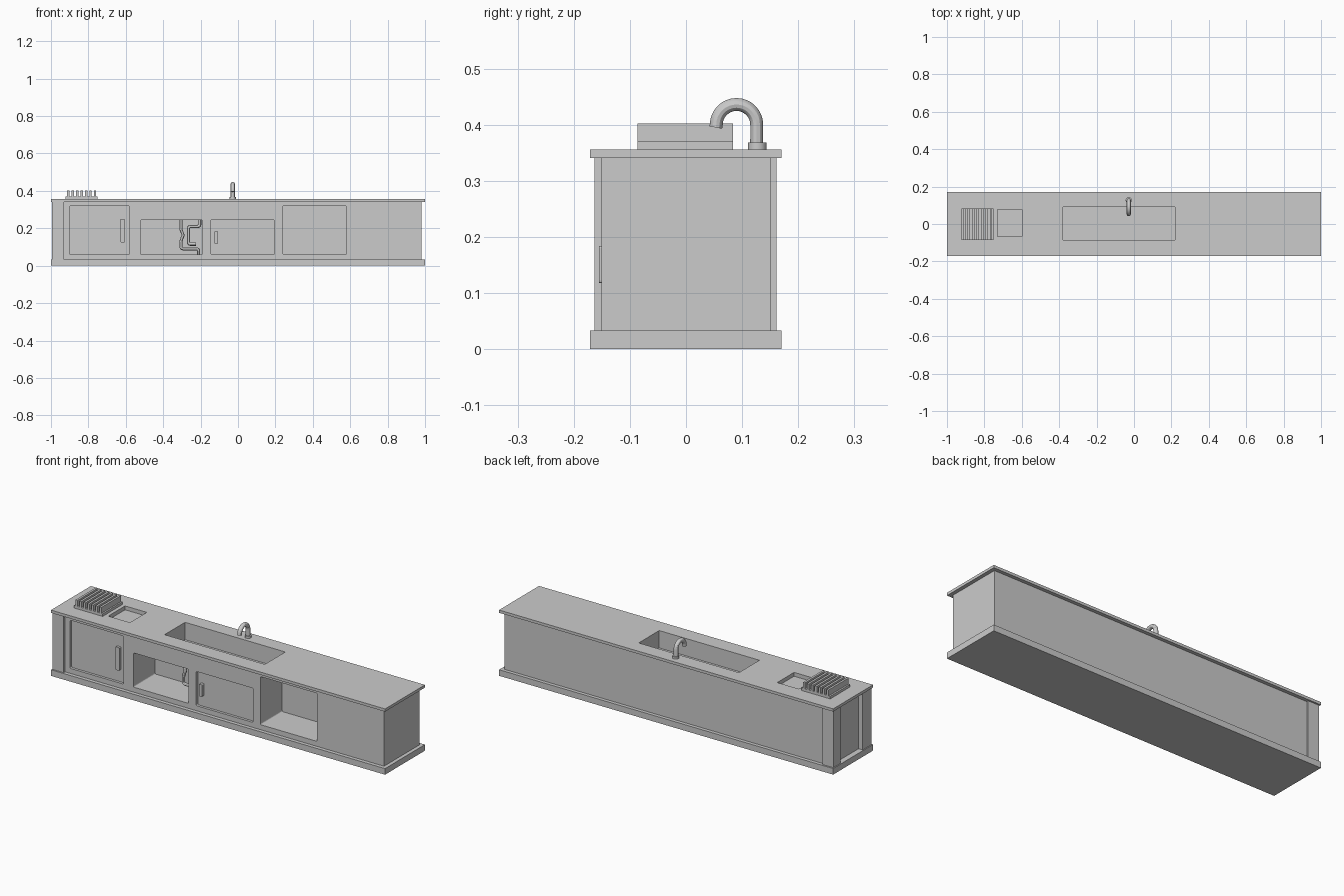
import bpy, bmesh, math
from mathutils import Vector

cube = bpy.data.objects.get("Cube")
if cube:
    bpy.data.objects.remove(cube, do_unlink=True)

GREY = (0.6, 0.6, 0.6, 1)
grey = bpy.data.materials.new("plain_grey")
grey.use_nodes = True
grey.diffuse_color = GREY
grey.node_tree.nodes["Principled BSDF"].inputs["Base Color"].default_value = GREY


def finish(name, bm):
    bmesh.ops.recalc_face_normals(bm, faces=bm.faces)
    mesh = bpy.data.meshes.new(name)
    bm.to_mesh(mesh)
    bm.free()
    mesh.materials.append(grey)
    obj = bpy.data.objects.new(name, mesh)
    bpy.context.collection.objects.link(obj)
    return obj


def box(name, x, y, z, corner=0):
    """Box from (min, max) ranges; corner rounds the edges that run along y."""
    bm = bmesh.new()
    bmesh.ops.create_cube(bm, size=1)
    for v in bm.verts:
        for i, (lo, hi) in enumerate((x, y, z)):
            v.co[i] = lo if v.co[i] < 0 else hi
    if corner:
        edges = [e for e in bm.edges
                 if abs(e.verts[0].co.y - e.verts[1].co.y) > 1e-6]
        bmesh.ops.bevel(bm, geom=edges, offset=corner, segments=3,
                        profile=0.5, affect='EDGES')
    return finish(name, bm)


def activate(obj):
    bpy.ops.object.select_all(action='DESELECT')
    obj.select_set(True)
    bpy.context.view_layer.objects.active = obj


def cut(obj, *ranges, corner=0):
    cutter = box("cutter", *ranges, corner=corner)
    cutter.hide_render = True
    mod = obj.modifiers.new("cut", 'BOOLEAN')
    mod.operation, mod.solver, mod.object = 'DIFFERENCE', 'EXACT', cutter
    activate(obj)
    bpy.ops.object.modifier_apply(modifier=mod.name)
    bpy.data.objects.remove(cutter, do_unlink=True)


def disc(name, centre, radius, height):
    bm = bmesh.new()
    bmesh.ops.create_cone(bm, cap_ends=True, segments=24, radius1=radius,
                          radius2=radius, depth=height)
    bmesh.ops.translate(bm, verts=bm.verts, vec=centre)
    obj = finish(name, bm)
    activate(obj)
    bpy.ops.object.shade_smooth_by_angle()
    return obj


def tube(name, points, radius):
    """Round pipe following a list of points."""
    curve = bpy.data.curves.new(name, 'CURVE')
    curve.dimensions = '3D'
    curve.bevel_depth = radius
    curve.bevel_resolution = 4
    curve.use_fill_caps = True
    spline = curve.splines.new('POLY')
    spline.points.add(len(points) - 1)
    for p, co in zip(spline.points, points):
        p.co = (*co, 1)
    curve.materials.append(grey)
    obj = bpy.data.objects.new(name, curve)
    bpy.context.collection.objects.link(obj)
    activate(obj)
    bpy.ops.object.convert(target='MESH')
    bpy.ops.object.shade_smooth_by_angle()
    return obj


def rounded(points, r=0.012, steps=4):
    """Replace the inner corners of a path with short bends."""
    pts = [Vector(p) for p in points]
    path = [pts[0]]
    for a, b, c in zip(pts, pts[1:], pts[2:]):
        start, end = b + (a - b).normalized() * r, b + (c - b).normalized() * r
        for i in range(steps + 1):
            t = i / steps
            path.append(start * (1 - t) ** 2 + b * 2 * t * (1 - t) + end * t * t)
    return path + [pts[-1]]


FRONT, BACK = -0.151, 0.151
BASE_TOP, BODY_TOP, TOP = 0.033, 0.341, 0.356

# Plinth in two lengths
box("plinth_long", (-1, 0.61), (-0.171, 0.17), (0, BASE_TOP))
box("plinth_short", (0.61, 1), (-0.171, 0.17), (0, BASE_TOP))

# Cabinet body with doors, open shelves and sink hollow
body = box("cabinet_body", (-0.97, 0.98), (FRONT, BACK), (BASE_TOP, BODY_TOP))
DOOR, SHELF = (-0.2, FRONT + 0.014), (-0.2, 0.035)
LOW, HIGH = (0.06, 0.245), (0.06, 0.32)
SINK_X, SINK_Y = (-0.38, 0.22), (-0.085, 0.09)
for x, y, z in (((-0.90, -0.58), DOOR, HIGH), ((-0.52, -0.19), SHELF, LOW),
                ((-0.145, 0.195), DOOR, LOW), ((0.24, 0.58), SHELF, HIGH)):
    cut(body, x, y, z, corner=0.006)
cut(body, SINK_X, SINK_Y, (0.262, 0.5))
cut(body, (-0.73, -0.6), (-0.067, 0.077), (0.335, 0.5))

# Countertop
top = box("countertop", (-1, 1), (-0.171, 0.17), (BODY_TOP, TOP))
cut(top, SINK_X, SINK_Y, (0.3, 0.5))
cut(top, (-0.73, -0.6), (-0.067, 0.077), (0.3, 0.5))

# Corner posts at the right end
box("front_post", (-0.995, -0.93), (-0.163, -0.09), (BASE_TOP, BODY_TOP))
box("back_post", (-0.995, -0.93), (0.1, 0.161), (BASE_TOP, BODY_TOP))

# Door handles
box("tall_handle", (-0.628, -0.605), (FRONT, -0.13), (0.125, 0.25), corner=0.004)
box("short_handle", (-0.126, -0.107), (-0.155, -0.13), (0.118, 0.184), corner=0.004)

# Dish rack
box("rack_base", (-0.922, -0.75), (-0.086, 0.084), (TOP, 0.37))
for i in range(7):
    x = -0.907 + i * 0.0238
    box("rack_slat", (x - 0.006, x + 0.006), (-0.086, 0.084), (0.37, 0.402))

# Sink drain
disc("sink_drain", (-0.165, 0.003, 0.264), 0.022, 0.006)

# Faucet
FX = -0.028
disc("faucet_base", (FX, 0.127, 0.362), 0.0165, 0.012)
arc = [(FX, 0.09 + 0.036 * math.cos(a), 0.4 + 0.036 * math.sin(a))
       for a in (math.pi * i / 16 for i in range(17))]
tube("faucet_spout", [(FX, 0.126, 0.36)] + arc + [(FX, 0.053, 0.395)], 0.0115)

# Plumbing under the sink
PY = -0.03
supply = [(-0.305, 0.245), (-0.305, 0.19), (-0.292, 0.165), (-0.305, 0.135),
          (-0.305, 0.09), (-0.21, 0.09), (-0.21, 0.06)]
drain = [(-0.205, 0.245), (-0.205, 0.21), (-0.265, 0.21), (-0.265, 0.115),
         (-0.225, 0.115)]
tube("supply_pipe", rounded([(x, PY, z) for x, z in supply]), 0.008)
tube("drain_pipe", rounded([(x, PY + 0.02, z) for x, z in drain]), 0.009)
